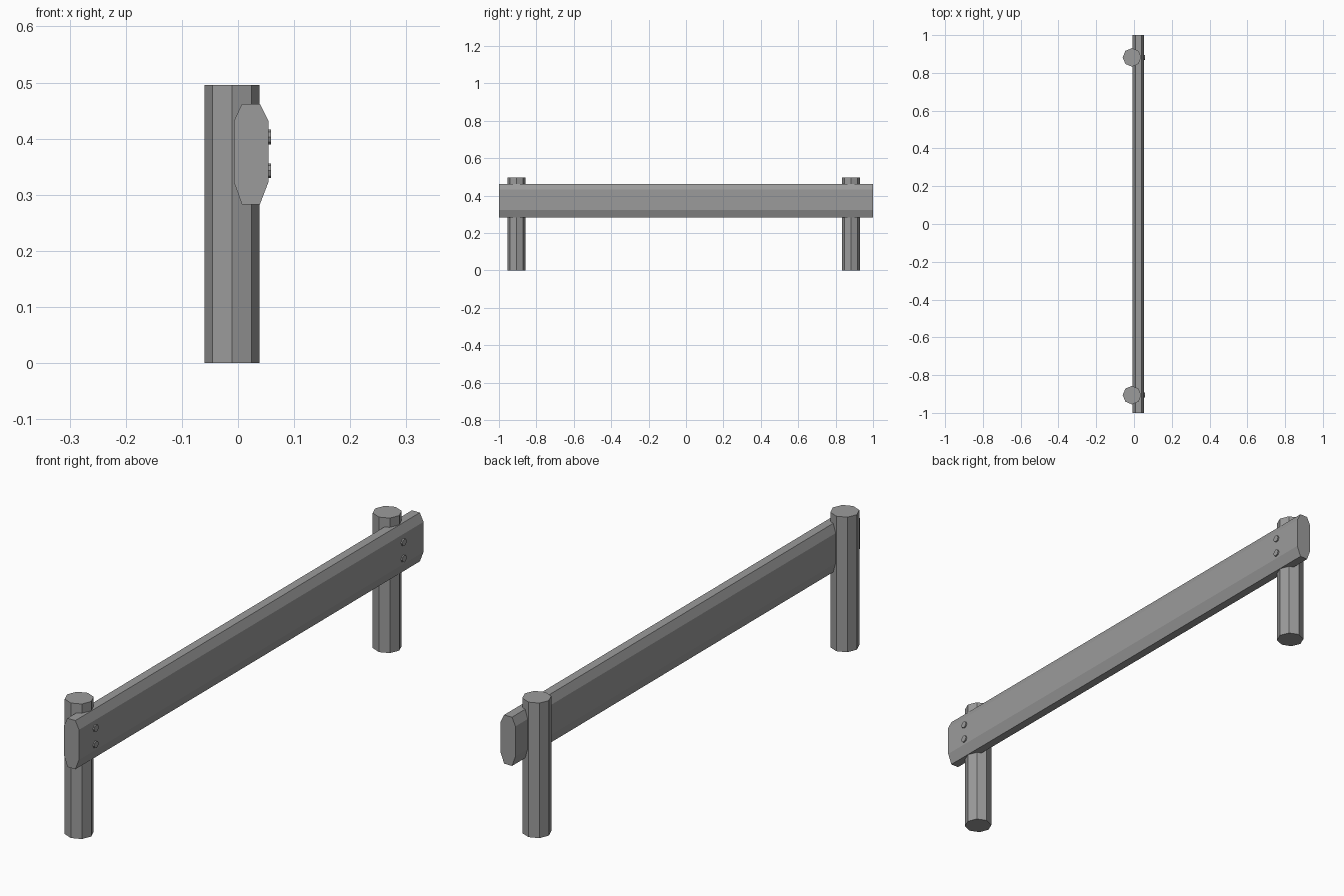
import bpy
import bmesh
from math import pi
from mathutils import Matrix, Vector

cube = bpy.data.objects.get("Cube")
if cube:
    bpy.data.objects.remove(cube, do_unlink=True)

# Single plain grey finish
grey = bpy.data.materials.new("plain_grey")
grey.use_nodes = True
colour = (0.33, 0.33, 0.33, 1)
grey.diffuse_color = colour
grey.node_tree.nodes["Principled BSDF"].inputs["Base Color"].default_value = colour


def finish(name, bm):
    bmesh.ops.recalc_face_normals(bm, faces=bm.faces[:])
    mesh = bpy.data.meshes.new(name)
    bm.to_mesh(mesh)
    bm.free()
    mesh.materials.append(grey)
    obj = bpy.data.objects.new(name, mesh)
    bpy.context.collection.objects.link(obj)
    return obj


def prism(name, radius, depth, centre, turn=Matrix()):
    """Flat-shaded eight-sided cylinder."""
    bm = bmesh.new()
    bmesh.ops.create_cone(bm, cap_ends=True, segments=8, radius1=radius,
                          radius2=radius, depth=depth,
                          matrix=Matrix.Translation(centre) @ turn)
    return finish(name, bm)


# Rail: chamfered plank profile in x and z, extruded along y
profile = [(0.007, 0.283), (0.039, 0.283), (0.054, 0.322), (0.054, 0.432),
           (0.039, 0.462), (0.007, 0.462), (-0.007, 0.432), (-0.007, 0.322)]
bm = bmesh.new()
end = bm.faces.new([bm.verts.new((x, -1, z)) for x, z in profile])
grown = bmesh.ops.extrude_face_region(bm, geom=[end], use_keep_orig=True)
moved = [v for v in grown["geom"] if isinstance(v, bmesh.types.BMVert)]
bmesh.ops.translate(bm, verts=moved, vec=Vector((0, 2, 0)))
finish("rail", bm)

# Posts behind the rail, each with two bolt heads on the outer face
post_height = 0.496
sideways = Matrix.Rotation(pi / 2, 4, "Y")
for side, y in (("front", -0.906), ("back", 0.882)):
    prism(side + "_post", 0.049, post_height, (-0.011, y, post_height / 2))
    for level, z in (("upper", 0.403), ("lower", 0.343)):
        prism(f"{side}_{level}_bolt", 0.013, 0.02, (0.049, y, z), sideways)
